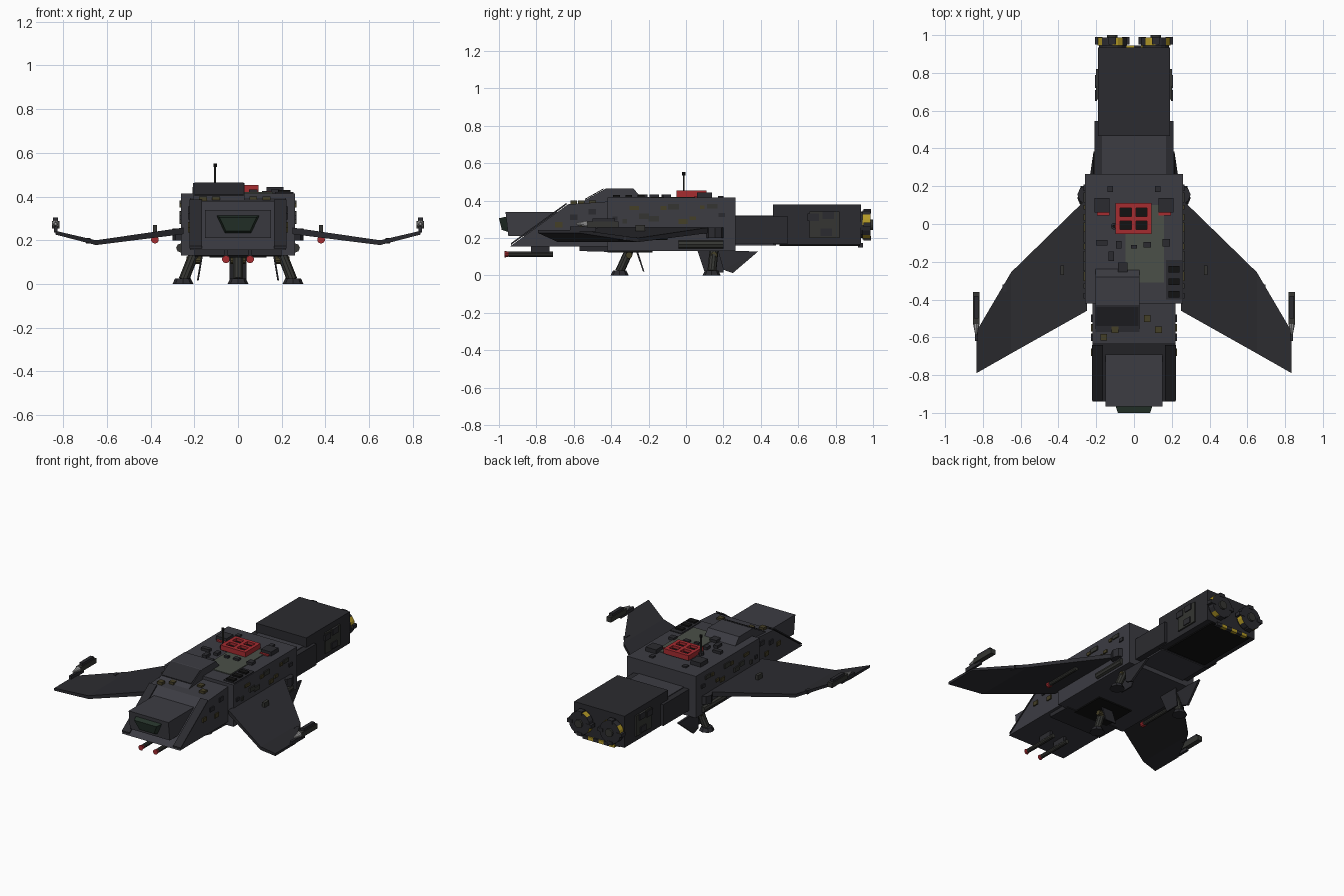
import bpy, bmesh, random
from math import pi, cos, sin
from mathutils import Vector

if "Cube" in bpy.data.objects:
    bpy.data.objects.remove(bpy.data.objects["Cube"])

def mat(name, r, g, b):
    m = bpy.data.materials.new(name)
    m.diffuse_color = (r, g, b, 1)
    m.use_nodes = True
    m.node_tree.nodes["Principled BSDF"].inputs["Base Color"].default_value = m.diffuse_color
    return m

HULL = mat("hull", .045, .045, .055)
DARK = mat("dark", .024, .024, .029)
METAL = mat("metal", .035, .036, .032)
GREEN = mat("green", .07, .08, .065)
GLASS = mat("glass", .02, .035, .025)
RED = mat("red", .38, .025, .03)
YEL = mat("yellow", .45, .32, .02)
PALE = mat("pale", .4, .4, .4)
BLACK = mat("black", .006, .006, .006)
OLIVE = mat("olive", .06, .05, .02)

def finish(name, bm, m, mirror):
    bmesh.ops.recalc_face_normals(bm, faces=bm.faces)
    me = bpy.data.meshes.new(name)
    bm.to_mesh(me)
    bm.free()
    me.materials.append(m)
    ob = bpy.data.objects.new(name, me)
    bpy.context.collection.objects.link(ob)
    if mirror:
        ob.modifiers.new("mirror", 'MIRROR').use_mirror_merge = False
    return ob

def hull(name, pts, m=HULL, mirror=False):
    """Convex solid around a handful of corner points."""
    bm = bmesh.new()
    for p in pts:
        bm.verts.new(p)
    bmesh.ops.convex_hull(bm, input=bm.verts)
    bmesh.ops.dissolve_limit(bm, angle_limit=.01, verts=bm.verts, edges=bm.edges)
    return finish(name, bm, m, mirror)

def box(name, x0, x1, y0, y1, z0, z1, m=HULL, mirror=False):
    return hull(name, [(x, y, z) for x in (x0, x1) for y in (y0, y1) for z in (z0, z1)], m, mirror)

def slab(name, x0, x1, yz, m=HULL, mirror=False):
    """Side profile (y, z) extruded across x."""
    return hull(name, [(x, y, z) for x in (x0, x1) for y, z in yz], m, mirror)

def rod(name, p, q, r, m=METAL, mirror=False, n=10, r2=None):
    p, q = Vector(p), Vector(q)
    bm = bmesh.new()
    bmesh.ops.create_cone(bm, cap_ends=True, segments=n, radius1=r,
                          radius2=r if r2 is None else r2, depth=(q - p).length)
    rot = Vector((0, 0, 1)).rotation_difference(q - p).to_matrix()
    for v in bm.verts:
        v.co = rot @ v.co + (p + q) / 2
    return finish(name, bm, m, mirror)

# Fuselage
box("main_body", -.26, .26, -.42, .265, .13, .415)
slab("nose_hull", -.22, .22, [(-.94, .155), (-.63, .38), (-.41, .395), (-.41, .155)])
slab("nose_slope_strip", .165, .222, [(-.935, .163), (-.64, .377), (-.64, .387), (-.935, .173)], DARK, True)
slab("belly_wedge", -.2, .2, [(-.57, .13), (-.4, .125), (-.4, .16), (-.57, .157)], DARK)
box("belly_plate", -.13, .13, -.42, -.18, .122, .132, BLACK)
slab("dorsal_hump", -.205, .03, [(-.58, .38), (-.43, .463), (-.28, .463), (-.235, .41), (-.43, .38)])
slab("hump_window", -.2, .025, [(-.54, .404), (-.44, .46), (-.44, .465), (-.54, .409)], DARK)

# Cockpit
hull("cockpit", [(s * x, y, z) for s in (-1, 1) for x, y, z in
     ((.15, -.69, .338), (.15, -.965, .338), (.15, -.95, .21), (.15, -.8, .21))])
hull("cockpit_window", [(s * x, y, z) for s in (-1, 1) for x, y, z in
     ((.1, -.955, .315), (.06, -.945, .23), (.085, -1, .305), (.055, -.985, .243))], GLASS)

# Rear section
box("neck", -.17, .17, .25, .48, .16, .32, HULL)
box("neck_side", .105, .21, .25, .545, .17, .315, DARK, True)
box("engine_block", -.19, .19, .465, .935, .165, .38, DARK)
box("engine_side_panel", .185, .2, .66, .82, .2, .34, METAL, True)
for i, (y, z) in enumerate([(.68, .31), (.75, .23), (.76, .32)]):
    box(f"engine_fitting_{i}", .195, .206, y - .03, y + .03, z - .02, z + .02, DARK, True)
box("engine_lower_plate", -.15, .15, .5, .93, .157, .17, BLACK)
for i in range(6):
    box(f"hazard_strip_{i}", -.12 + .04 * i, -.08 + .04 * i, .92, .945, .15, .172, DARK if i % 2 else YEL)

# Twin nozzles with striped rims
rod("nozzle_housing", (.115, .9, .27), (.115, .955, .27), .07, DARK, True, 16)
rim = rod("nozzle_rim", (.115, .945, .27), (.115, .987, .27), .078, DARK, True, 16)
rim.data.materials.append(YEL)
sides = [f for f in rim.data.polygons if len(f.vertices) == 4]
for i, f in enumerate(sides):
    f.material_index = 1 if i % 4 < 2 else 0
rod("nozzle_core", (.115, .98, .27), (.115, 1, .27), .028, METAL, True, 12)
for k in range(4):
    a = k * pi / 2
    x, z = .115 + .072 * cos(a), .27 + .072 * sin(a)
    box(f"nozzle_clamp_{k}", x - .02, x + .02, .95, .99, z - .012, z + .012, DARK, True)

# Forward-swept cranked wings
root = [(.25, .135), (.25, -.46)]
crank = [(.65, -.255), (.65, -.685)]
tip = [(.835, -.57), (.835, -.79)]
def section(pts, z0, z1):
    return [(x, y, z) for x, y in pts for z in (z0, z1)]
hull("wing_inner", section(root, .228, .258) + section(crank, .178, .2), DARK, True)
hull("wing_outer", section(crank, .178, .2) + section(tip, .226, .243), DARK, True)
rod("wing_root_hub", (.25, .155, .2), (.25, .155, .255), .05, DARK, True, 8)
rod("side_tank", (.262, -.04, .165), (.262, .2, .165), .021, METAL, True, 8)

# Wing-tip and under-wing guns
box("tip_gun", .818, .852, -.53, -.36, .255, .288, METAL, True)
box("tip_gun_top", .823, .847, -.5, -.38, .285, .305, DARK, True)
box("tip_gun_mount", .825, .842, -.62, -.48, .235, .262, DARK, True)
rod("tip_gun_muzzle", (.835, -.53, .275), (.835, -.585, .275), .018, PALE, True, 10, .006)
rod("wing_gun", (.38, -.36, .203), (.38, -.1, .203), .013, METAL, True)
rod("wing_gun_tip", (.38, -.375, .203), (.38, -.35, .203), .018, RED, True)
box("wing_gun_mount", .37, .39, -.27, -.22, .2, .27, METAL, True)
box("wing_fitting", .675, .695, -.36, -.32, .185, .21, DARK, True)

# Chin guns
rod("chin_gun", (.055, -.95, .113), (.055, -.71, .113), .014, METAL, True)
rod("chin_gun_tip", (.055, -.97, .113), (.055, -.945, .113), .018, RED, True, 10, .012)
box("chin_gun_mount", .045, .065, -.83, -.73, .115, .16, DARK, True)

# Landing gear
rod("front_strut", (0, -.3, .14), (0, -.355, .02), .024)
rod("front_knuckle", (-.035, -.305, .108), (.035, -.305, .108), .018, OLIVE)
rod("front_foot", (0, -.355, 0), (0, -.355, .025), .048, DARK, n=8, r2=.036)
slab("front_gear_door", -.04, .04, [(-.268, .13), (-.258, .13), (-.222, .02), (-.23, .02)], DARK)
rod("rear_strut", (.2, .15, .14), (.248, .138, .02), .024, METAL, True)
rod("rear_knuckle", (.17, .15, .108), (.235, .15, .108), .018, OLIVE, True)
rod("rear_foot", (.252, .137, 0), (.252, .137, .025), .048, DARK, True, 8, .036)
hull("rear_gear_door", [(x, y, z) for y, z, x in ((.06, .135, .16), (.21, .135, .16), (.2, .015, .18), (.1, .015, .18))]
     + [(.168, .06, .135), (.168, .21, .135), (.188, .2, .015), (.188, .1, .015)], DARK, True)
hull("ventral_fin", [(x + d, y, z) for d in (0, .014) for x, y, z in
     ((.2, .17, .135), (.2, .385, .127), (.22, .25, .012), (.22, .2, .03))], DARK, True)

# Roof: green plate, red-framed hatch, boxes and aerial
box("roof_plate", -.045, .16, -.31, .1, .41, .42, GREEN)
box("hatch_base", -.09, .085, -.045, .105, .41, .435, BLACK)
for i in range(3):
    c = -.085 + .083 * i
    box(f"hatch_bar_x_{i}", c - .012, c + .012, -.052, .11, .42, .453, RED)
    d = -.04 + .069 * i
    box(f"hatch_bar_y_{i}", -.097, .093, d - .012, d + .012, .42, .453, RED)
box("roof_box", .13, .208, .06, .138, .41, .443, DARK, True)
box("roof_red_strip", .13, .195, .045, .06, .41, .424, RED, True)
box("roof_stub", .11, .14, .17, .2, .41, .425, DARK, True)
box("roof_side_tray", .17, .255, -.4, -.19, .41, .42, DARK)
for i in range(3):
    y = -.24 - .066 * i
    box(f"roof_vent_{i}", .183, .24, y - .018, y + .018, .415, .43, BLACK)
rod("aerial", (-.105, -.012, .41), (-.105, -.012, .545), .005, METAL, n=6)
rod("aerial_tip", (-.105, -.012, .535), (-.105, -.012, .552), .009, BLACK, n=6)
rod("aerial_base", (-.105, -.012, .41), (-.105, -.012, .435), .018, DARK, n=8)
for i, (x, y, w, h) in enumerate([(-.17, -.1, .06, .03), (-.08, -.11, .03, .04), (.07, -.11, .04, .03), (.17, -.1, .04, .04),
                                  (-.12, -.17, .03, .05), (-.06, -.23, .05, .05), (0, -.12, .03, .02)]):
    box(f"roof_fitting_{i}", x - w / 2, x + w / 2, y - h / 2, y + h / 2, .41, .433, DARK)
for i, (x, y) in enumerate([(-.1, -.56), (.13, -.56), (.07, -.5), (-.16, -.6)]):
    box(f"nose_fitting_{i}", x - .018, x + .018, y - .018, y + .018, .375, .4, OLIVE)

# Small fittings scattered on the hull sides
random.seed(4)
for i in range(12):
    y, z = -.38 + .052 * i, random.uniform(.28, .38)
    w, h = random.uniform(.012, .03), random.uniform(.008, .016)
    box(f"side_fitting_{i}", .255, .268, y - w, y + w, z - h, z + h, random.choice((DARK, METAL, OLIVE)), True)
for i, (y, z) in enumerate([(-.6, .31), (-.55, .25), (-.5, .34), (-.68, .27)]):
    box(f"nose_side_fitting_{i}", .215, .228, y - .02, y + .02, z - .014, z + .014, OLIVE if i % 2 else DARK, True)
